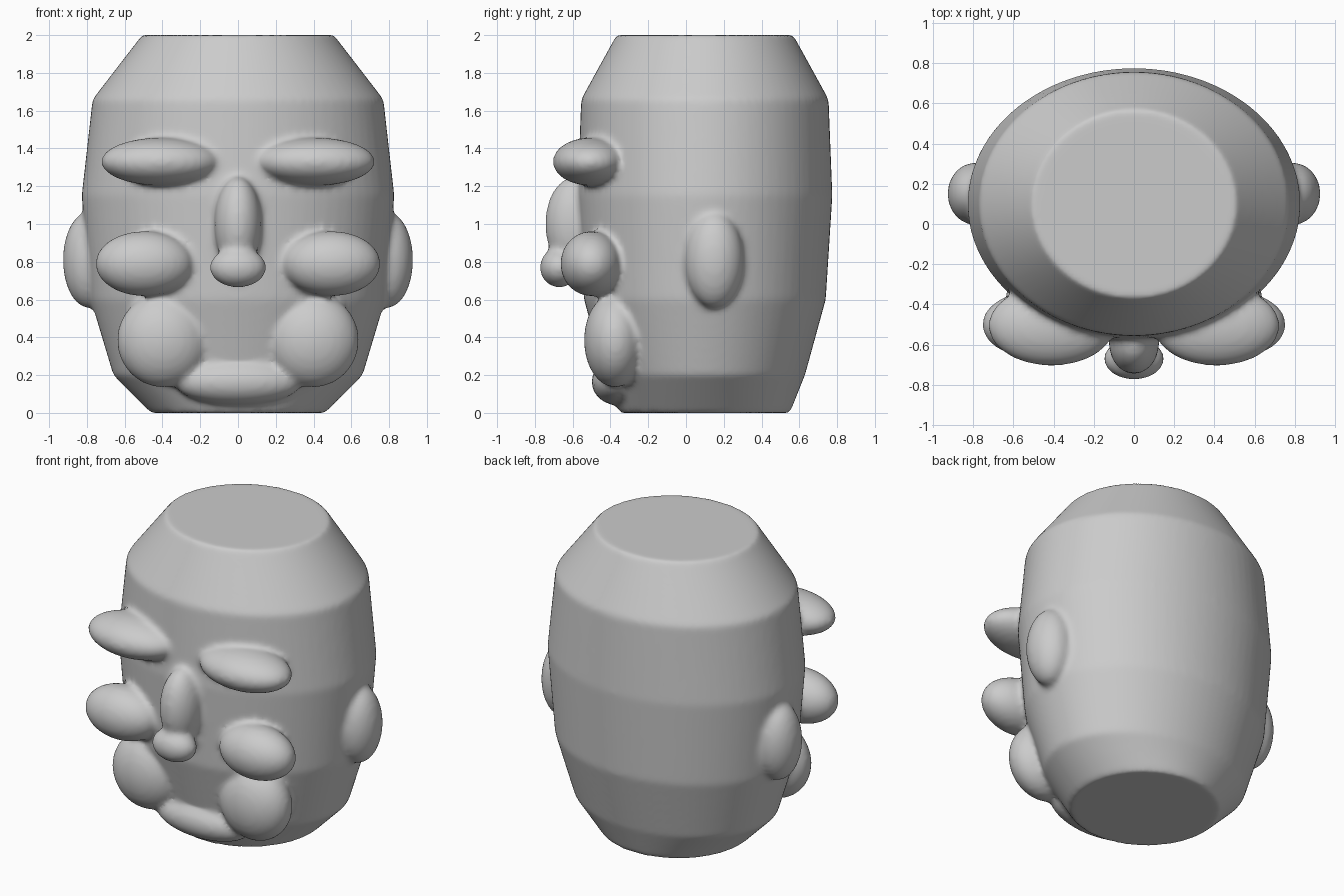
import bpy, bmesh, math
from mathutils import Matrix

if "Cube" in bpy.data.objects:
    bpy.data.objects.remove(bpy.data.objects["Cube"])

bm = bmesh.new()
SEG = 72
CY = 0.1

# barrel-shaped head: (z, x radius, y radius) sections
sections = [(0.0, 0.46, 0.45), (0.2, 0.66, 0.53), (0.6, 0.78, 0.64),
            (1.15, 0.828, 0.675), (1.66, 0.77, 0.655), (2.0, 0.508, 0.468)]
rings = []
for z, rx, ry in sections:
    rings.append([bm.verts.new((rx * math.cos(2 * math.pi * i / SEG),
                                CY + ry * math.sin(2 * math.pi * i / SEG), z))
                  for i in range(SEG)])
for a, b in zip(rings, rings[1:]):
    for i in range(SEG):
        j = (i + 1) % SEG
        bm.faces.new((a[i], a[j], b[j], b[i]))
bm.faces.new(rings[0][::-1])
bm.faces.new(rings[-1])


def blob(center, radii):
    m = Matrix.Translation(center) @ Matrix.Diagonal((*radii, 1))
    bmesh.ops.create_uvsphere(bm, u_segments=40, v_segments=24, radius=1, matrix=m)


def pair(center, radii):
    for s in (-1, 1):
        blob((s * center[0], center[1], center[2]), radii)


# paired features
pair((0.41, -0.505, 1.33), (0.315, 0.2, 0.127))    # brows
pair((0.495, -0.5, 0.79), (0.26, 0.165, 0.172))    # eyes
pair((0.395, -0.375, 0.385), (0.245, 0.165, 0.25))  # cheeks
pair((0.79, 0.15, 0.81), (0.137, 0.155, 0.255))    # ears
# nose bridge, nose tip, mouth
blob((0, -0.59, 1.0), (0.125, 0.155, 0.25))
blob((0, -0.67, 0.77), (0.15, 0.104, 0.106))
blob((0, -0.36, 0.165), (0.34, 0.14, 0.125))

mesh = bpy.data.meshes.new("head")
bm.to_mesh(mesh)
bm.free()
head = bpy.data.objects.new("head", mesh)
bpy.context.collection.objects.link(head)

# fuse everything into one soft clay surface
remesh = head.modifiers.new("fuse", 'REMESH')
remesh.mode = 'VOXEL'
remesh.voxel_size = 0.018
remesh.use_smooth_shade = True
soften = head.modifiers.new("soften", 'SMOOTH')
soften.factor = 0.5
soften.iterations = 7
